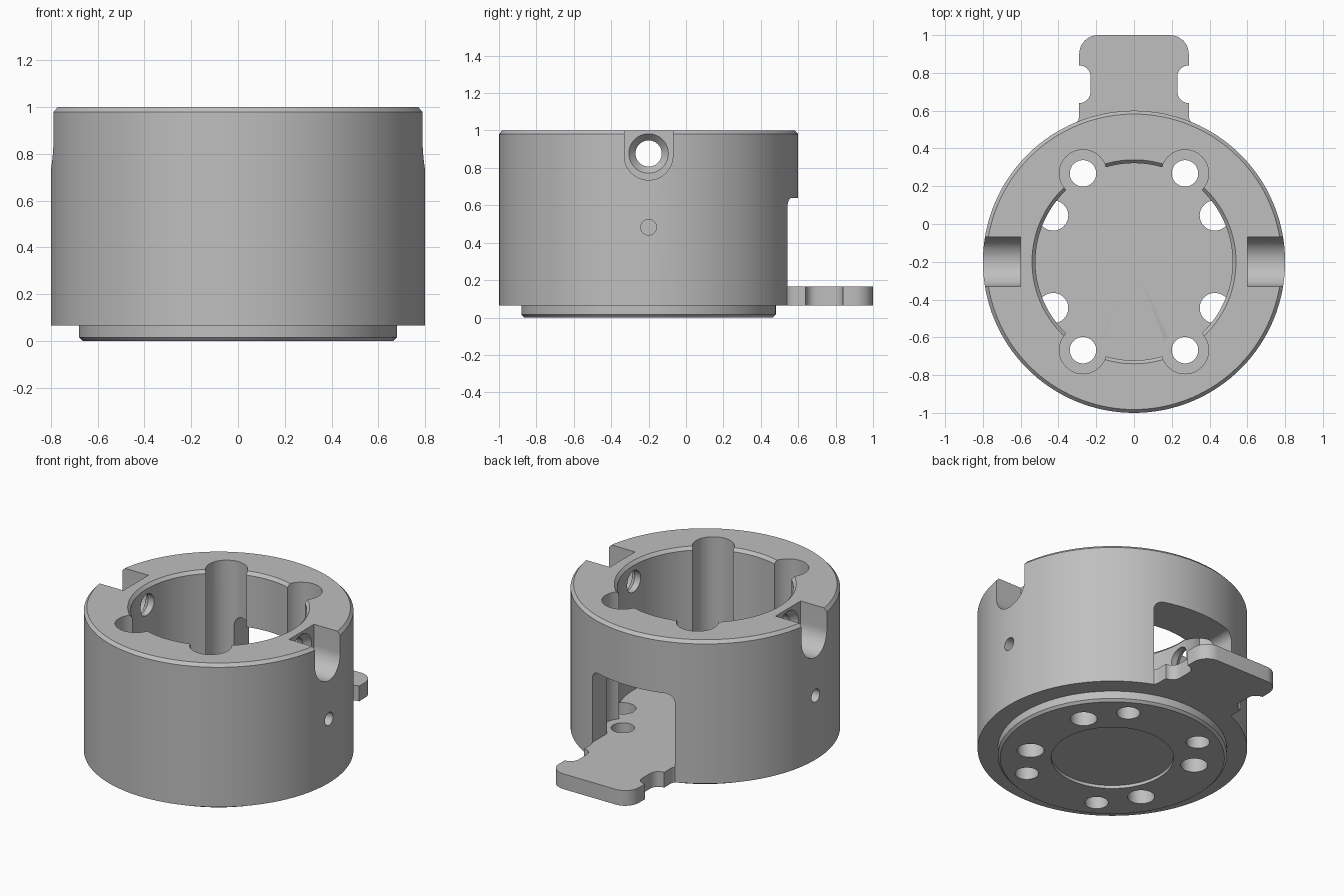
import bpy, bmesh, math
from mathutils import Vector, Matrix

if "Cube" in bpy.data.objects:
    bpy.data.objects.remove(bpy.data.objects["Cube"], do_unlink=True)

CY = -0.2        # ring centre along y
FLOOR = 0.165    # inside floor height
BASE = 0.065     # underside of the ring

grey = bpy.data.materials.new("machined_grey")
grey.use_nodes = True
colour = (0.52, 0.52, 0.52, 1)
grey.diffuse_color = colour
grey.node_tree.nodes["Principled BSDF"].inputs["Base Color"].default_value = colour


def make_object(name, bm):
    bmesh.ops.recalc_face_normals(bm, faces=bm.faces)
    mesh = bpy.data.meshes.new(name)
    bm.to_mesh(mesh)
    bm.free()
    mesh.materials.append(grey)
    ob = bpy.data.objects.new(name, mesh)
    bpy.context.collection.objects.link(ob)
    return ob


def cylinder(name, r1, r2, start, end, segments=48):
    start, end = Vector(start), Vector(end)
    axis = end - start
    bm = bmesh.new()
    turn = axis.to_track_quat('Z', 'Y').to_matrix().to_4x4()
    bmesh.ops.create_cone(bm, cap_ends=True, segments=segments, radius1=r1, radius2=r2,
                          depth=axis.length, matrix=Matrix.Translation((start + end) / 2) @ turn)
    return make_object(name, bm)


def prism(name, points, offset):
    bm = bmesh.new()
    face = bm.faces.new([bm.verts.new(p) for p in points])
    ext = bmesh.ops.extrude_face_region(bm, geom=[face])
    bmesh.ops.translate(bm, vec=offset, verts=[v for v in ext["geom"] if isinstance(v, bmesh.types.BMVert)])
    return make_object(name, bm)


def arc(cx, cy, r, a0, a1, n=10):
    steps = [math.radians(a0 + (a1 - a0) * i / n) for i in range(n + 1)]
    return [(cx + r * math.cos(a), cy + r * math.sin(a)) for a in steps]


def combine(target, tool, operation='DIFFERENCE'):
    mod = target.modifiers.new("combine", 'BOOLEAN')
    mod.operation, mod.solver, mod.object = operation, 'EXACT', tool
    bpy.context.view_layer.objects.active = target
    bpy.ops.object.modifier_apply(modifier=mod.name)
    bpy.data.objects.remove(tool, do_unlink=True)


# Ring body with floor and locating boss, turned from one profile
profile = [(0, .02), (.363, .02), (.363, 0), (.665, 0), (.68, .015), (.68, BASE), (.8, BASE),
           (.8, .98), (.782, 1), (.54, 1), (.522, .98), (.522, FLOOR), (0, FLOOR)]
bm = bmesh.new()
verts = [bm.verts.new((r, CY, z)) for r, z in profile]
edges = [bm.edges.new(pair) for pair in zip(verts, verts[1:])]
bmesh.ops.spin(bm, geom=verts + edges, cent=(0, CY, 0), axis=(0, 0, 1),
               angle=math.tau, steps=128, use_duplicate=False)
bmesh.ops.remove_doubles(bm, verts=bm.verts, dist=1e-5)
body = make_object("ring_housing", bm)

# Rear tab with flared root, finger notches and rounded corners
half = [(.3, .4), (.345, .515)] + arc(.35, .575, .06, 255, 180, 6)
half += arc(.29, .70, .06, 270, 180) + arc(.29, .78, .06, 180, 90) + arc(.19, .9, .1, 0, 90)
outline = half + [(-x, y) for x, y in reversed(half)]
tab = prism("rear_tab", [(x, y, BASE) for x, y in outline], (0, 0, FLOOR - BASE))
combine(body, tab, 'UNION')

# Rear window with rounded upper corners
half = [(.3, FLOOR)] + arc(.24, .58, .06, 0, 90)
outline = half + [(-x, z) for x, z in reversed(half)]
combine(body, prism("window_cutter", [(x, .2, z) for x, z in outline], (0, .6, 0)))

for sx in (-1, 1):
    for sy in (-1, 1):
        # Corner relief pocket with its through hole
        x, y = sx * .27, CY + sy * .468
        combine(body, cylinder("pocket_cutter", .125, .125, (x, y, FLOOR), (x, y, 1.1)))
        combine(body, cylinder("bolt_hole_cutter", .07, .07, (x, y, -.1), (x, y, .3)))
        # Second floor hole
        x, y = sx * .428, CY + sy * .245
        combine(body, cylinder("floor_hole_cutter", .08, .08, (x, y, -.1), (x, y, FLOOR + .01)))

    # Side slot, open at the top and rounded at the bottom
    slot = [(.13, 1.1)] + arc(0, .865, .13, 0, -180, 24) + [(-.13, 1.1)]
    combine(body, prism("slot_cutter", [(sx * .6, CY + y, z) for y, z in slot], (sx * .4, 0, 0)))
    # Countersunk cross hole and small blind hole
    combine(body, cylinder("cross_hole_cutter", .07, .07, (sx * .4, CY, .877), (sx * .7, CY, .877)))
    combine(body, cylinder("countersink_cutter", .07, .11, (sx * .56, CY, .877), (sx * .605, CY, .877)))
    combine(body, cylinder("pin_hole_cutter", .042, .042, (sx * .68, CY, .483), (sx * .9, CY, .483), 32))

# Smooth curved walls while keeping machined edges crisp
bpy.ops.object.select_all(action='DESELECT')
body.select_set(True)
bpy.context.view_layer.objects.active = body
bpy.ops.object.shade_smooth_by_angle(angle=math.radians(25))
